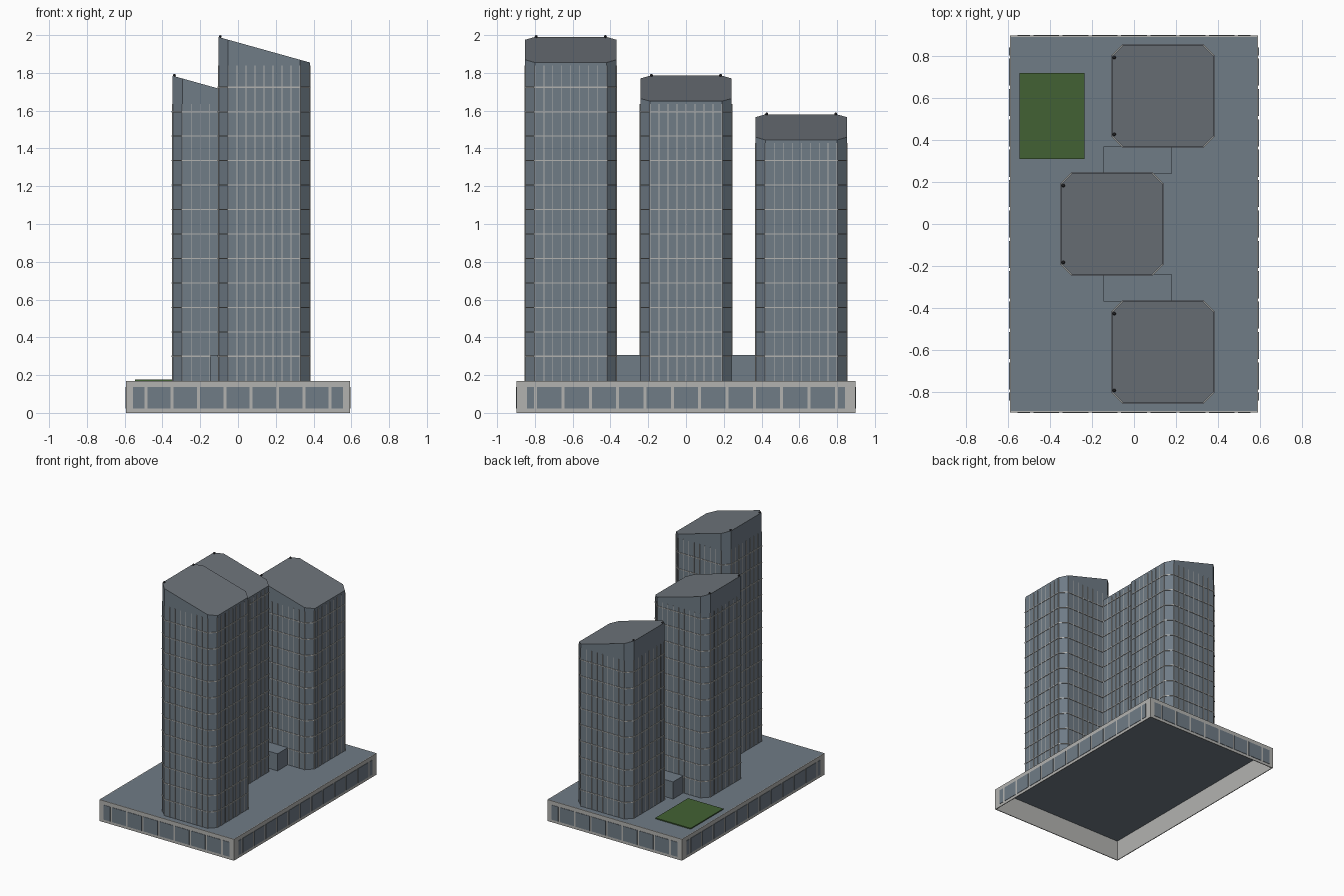
import bpy, bmesh
from mathutils import Matrix, Vector

old = bpy.data.objects.get("Cube")
if old:
    bpy.data.objects.remove(old, do_unlink=True)


def material(name, rgb):
    m = bpy.data.materials.new(name)
    m.use_nodes = True
    color = (*rgb, 1)
    m.diffuse_color = color
    m.node_tree.nodes["Principled BSDF"].inputs["Base Color"].default_value = color
    return m


GLASS = material("blue grey glass", (0.16, 0.20, 0.24))
ROOF = material("roof grey", (0.155, 0.175, 0.197))
FRAME = material("pale concrete", (0.45, 0.45, 0.435))
LAWN = material("lawn green", (0.055, 0.12, 0.033))
DARK = material("dark metal", (0.03, 0.03, 0.035))


def add_box(bm, x, y, z):
    """Box spanning the (low, high) pairs x, y and z."""
    spans = (x, y, z)
    center = Vector([(a + b) / 2 for a, b in spans])
    size = Vector([b - a for a, b in spans])
    mat = Matrix.Translation(center) @ Matrix.Diagonal((*size, 1))
    bmesh.ops.create_cube(bm, size=1, matrix=mat)


def add_octagon(bm, cx, cy, half, cut, bottom, top):
    """Chamfered square prism; top is a function of x."""
    k = half - cut
    ring = [(half, -k), (half, k), (k, half), (-k, half),
            (-half, k), (-half, -k), (-k, -half), (k, -half)]
    low = [bm.verts.new((cx + x, cy + y, bottom)) for x, y in ring]
    high = [bm.verts.new((cx + x, cy + y, top(x))) for x, y in ring]
    bm.faces.new(low[::-1])
    bm.faces.new(high)
    for i in range(8):
        j = (i + 1) % 8
        bm.faces.new((low[i], low[j], high[j], high[i]))


def finish(bm, name, *mats):
    mesh = bpy.data.meshes.new(name)
    bm.normal_update()
    bm.to_mesh(mesh)
    bm.free()
    for m in mats:
        mesh.materials.append(m)
    obj = bpy.data.objects.new(name, mesh)
    bpy.context.collection.objects.link(obj)
    return obj


def box(name, x, y, z, mat):
    bm = bmesh.new()
    add_box(bm, x, y, z)
    return finish(bm, name, mat)


# Podium: thin open-bottomed walls around a raised deck
PX, PY, DECK, WALL = 0.592, 0.897, 0.17, 0.006
bm = bmesh.new()
for s in (-1, 1):
    add_box(bm, sorted((s * PX, s * (PX - WALL))), (-PY, PY), (0, DECK))
    add_box(bm, (-PX + WALL, PX - WALL), sorted((s * PY, s * (PY - WALL))), (0, DECK))
finish(bm, "podium_walls", FRAME)
box("podium_deck", (-PX + WALL, PX - WALL), (-PY + WALL, PY - WALL),
    (DECK - 0.008, DECK), GLASS)


# Podium windows: a row of plates between evenly spaced posts
def window_spans(end, first_post, posts):
    step = 2 * first_post / (posts - 1)
    edges = [-end] + [-first_post + i * step for i in range(posts)] + [end]
    gap = 0.008
    for i, (a, b) in enumerate(zip(edges, edges[1:])):
        yield (a if i == 0 else a + gap, b if i == posts else b - gap)


bm = bmesh.new()
SILL = (0.022, 0.138)
for s in (-1, 1):
    for span in window_spans(0.555, 0.488, 8):
        add_box(bm, span, sorted((s * PY, s * (PY + 0.003))), SILL)
    for span in window_spans(0.842, 0.796, 12):
        add_box(bm, sorted((s * PX, s * (PX + 0.003))), span, SILL)
finish(bm, "podium_windows", GLASS)

# Lawn and low connecting blocks
box("lawn", (-0.545, -0.235), (0.31, 0.72), (DECK, 0.178), LAWN)
for name, y in (("front_link", (-0.37, -0.24)), ("back_link", (0.24, 0.37))):
    box(name, (-0.145, 0.18), y, (DECK, 0.306), GLASS)

# Towers with chamfered corners and a roof falling towards +x
HALF, CUT, DROP, FLOOR = 0.242, 0.052, 0.135, 0.1295


def tower(name, cx, cy, peak):
    eave = peak - DROP
    slope = DROP / (2 * HALF)

    def roof_z(x):
        return eave + slope * (HALF - x)

    bm = bmesh.new()
    add_octagon(bm, cx, cy, HALF, CUT, DECK, roof_z)
    bm.normal_update()
    for f in bm.faces:
        f.material_index = 1 if f.normal.z > 0.5 else 0
    finish(bm, name + "_body", GLASS, ROOF)

    # Floor bands around the whole shaft
    bm = bmesh.new()
    z = DECK + FLOOR
    while z < eave - 0.03:
        add_octagon(bm, cx, cy, HALF + 0.004, CUT, z - 0.003, lambda x: z + 0.003)
        z += FLOOR
    finish(bm, name + "_bands", FRAME)

    # Mullions, each running through to the opposite face
    bm = bmesh.new()
    w, reach, height = 0.0022, HALF + 0.003, (DECK, eave - 0.015)
    for i in range(-4, 5):
        d = i * 0.0475
        add_box(bm, (cx + d - w, cx + d + w), (cy - reach, cy + reach), height)
        add_box(bm, (cx - reach, cx + reach), (cy + d - w, cy + d + w), height)
    finish(bm, name + "_mullions", FRAME)

    # Small beacons on the high edge
    bm = bmesh.new()
    for s in (-1, 1):
        spot = Vector((cx - HALF + 0.01, cy + s * 0.183, peak + 0.002))
        bmesh.ops.create_icosphere(bm, subdivisions=2, radius=0.008,
                                   matrix=Matrix.Translation(spot))
    finish(bm, name + "_beacons", DARK)


tower("front_tower", 0.138, -0.61, 1.99)
tower("middle_tower", -0.105, 0, 1.785)
tower("back_tower", 0.138, 0.61, 1.58)
